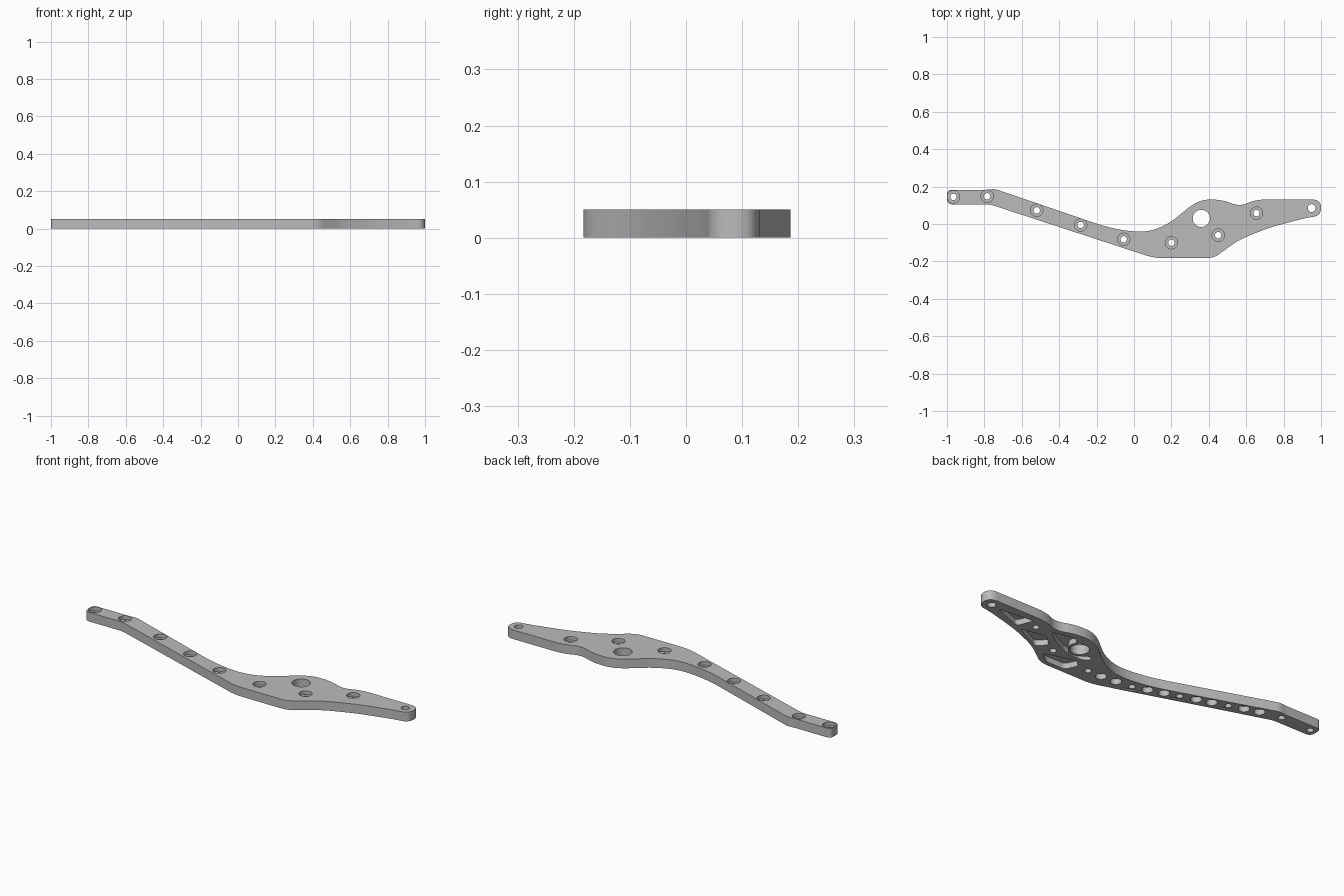
import bpy, bmesh, math
from mathutils import Vector

cube = bpy.data.objects.get("Cube")
if cube:
    bpy.data.objects.remove(cube, do_unlink=True)

THICK = 0.05
POCKET = 0.03
BORE_FLOOR = 0.03

metal = bpy.data.materials.new("grey_metal")
metal.use_nodes = True
grey = (0.5, 0.5, 0.5, 1)
metal.diffuse_color = grey
bsdf = next(n for n in metal.node_tree.nodes if n.type == 'BSDF_PRINCIPLED')
bsdf.inputs["Base Color"].default_value = grey


def rounded(points, steps=8):
    """Round each corner (x, y, cut length) with a quadratic curve."""
    out, n = [], len(points)
    for i, (x, y, r) in enumerate(points):
        p = Vector((x, y))
        a = Vector(points[i - 1][:2]) - p
        b = Vector(points[(i + 1) % n][:2]) - p
        if r == 0:
            out.append(p)
            continue
        start = p + a.normalized() * min(r, a.length * 0.49)
        end = p + b.normalized() * min(r, b.length * 0.49)
        for k in range(steps + 1):
            t = k / steps
            out.append(start * (1 - t) ** 2 + p * 2 * t * (1 - t) + end * t * t)
    return out


def circle(x, y, r, n=32):
    return [Vector((x + r * math.cos(math.tau * i / n),
                    y + r * math.sin(math.tau * i / n))) for i in range(n)]


def prism(name, outline, z0, z1):
    """Extrude a flat outline from z0 to z1."""
    bm = bmesh.new()
    face = bm.faces.new([bm.verts.new((p.x, p.y, z0)) for p in outline])
    side = bmesh.ops.extrude_face_region(bm, geom=[face])["geom"]
    verts = [v for v in side if isinstance(v, bmesh.types.BMVert)]
    bmesh.ops.translate(bm, verts=verts, vec=(0, 0, z1 - z0))
    bmesh.ops.recalc_face_normals(bm, faces=bm.faces)
    mesh = bpy.data.meshes.new(name)
    bm.to_mesh(mesh)
    bm.free()
    mesh.materials.append(metal)
    obj = bpy.data.objects.new(name, mesh)
    bpy.context.collection.objects.link(obj)
    return obj


# Plate outline: top edge left to right, round tip, then back along the bottom
plate = prism("side_plate", rounded([
    (-1, 0.183, 0.025), (-0.78, 0.183, 0.02), (-0.745, 0.188, 0.02),
    (-0.09, -0.036, 0.14), (0.13, -0.045, 0.14),
    (0.345, 0.131, 0.08), (0.47, 0.131, 0.07), (0.565, 0.093, 0.09),
    (0.65, 0.131, 0.06), (1, 0.131, 0.05), (1, 0.045, 0.05),
    (0.92, 0.033, 0.05), (0.72, -0.02, 0.06), (0.56, -0.085, 0.06),
    (0.425, -0.183, 0.04), (0.11, -0.183, 0.05),
    (-0.77, 0.105, 0.02), (-1, 0.105, 0.03)]), 0, THICK)


def cut(outline, z0, z1):
    cutter = prism("cutter", outline, z0, z1)
    cutter.hide_render = True
    mod = plate.modifiers.new("cut", 'BOOLEAN')
    mod.operation = 'DIFFERENCE'
    mod.solver = 'EXACT'
    mod.object = cutter
    bpy.context.view_layer.objects.active = plate
    bpy.ops.object.modifier_apply(modifier=mod.name)
    bpy.data.objects.remove(cutter, do_unlink=True)


# Screw holes with a counterbore on the top face
screws = [(-0.965, 0.145), (-0.785, 0.148), (-0.52, 0.073), (-0.285, -0.005),
          (-0.055, -0.082), (0.2, -0.1), (0.45, -0.06), (0.655, 0.058)]
for x, y in screws:
    cut(circle(x, y, 0.033), BORE_FLOOR, THICK + 0.02)
    cut(circle(x, y, 0.017), -0.02, THICK + 0.02)

# Plain through holes: large opening and tip hole
cut(circle(0.36, 0.03, 0.046, 40), -0.02, THICK + 0.02)
cut(circle(0.95, 0.085, 0.021), -0.02, THICK + 0.02)

# Round lightening pockets along the arm, underneath
for x, y in [(0.12, -0.1), (0.035, -0.092)]:
    cut(circle(x, y, 0.027), -0.02, POCKET)
for x in (-0.13, -0.21, -0.365, -0.44, -0.595, -0.67):
    cut(circle(x, -0.1 - x / 3, 0.027), -0.02, POCKET)

# Narrow slots beside the arm screws, underneath
along = Vector((-3, 1)).normalized()
across = Vector((-1, -3)).normalized()
for x, y in screws[2:5]:
    mid = Vector((x, y)) + across * 0.03
    corners = [mid + along * u * 0.035 + across * v * 0.005
               for u, v in ((-1, -1), (1, -1), (1, 1), (-1, 1))]
    cut(rounded([(c.x, c.y, 0.005) for c in corners], 4), -0.02, POCKET - 0.01)

# Web pockets in the wide end, underneath
pockets = [
    [(0.9, 0.075), (0.7, 0.098), (0.735, 0.012)],
    [(0.7, -0.002), (0.56, 0.025), (0.5, -0.03), (0.545, -0.08)],
    [(0.47, -0.11), (0.31, -0.06), (0.265, -0.09), (0.295, -0.158), (0.415, -0.158)],
    [(0.57, 0.07), (0.5, 0.02), (0.41, -0.027), (0.3, -0.042), (0.25, -0.012),
     (0.28, 0.01), (0.33, -0.025), (0.39, -0.022), (0.425, 0.03), (0.41, 0.075),
     (0.45, 0.098)],
]
for corners in pockets:
    cut(rounded([(x, y, 0.018) for x, y in corners], 5), -0.02, POCKET)

# Smooth the curved walls while keeping the rims crisp
bpy.ops.object.select_all(action='DESELECT')
plate.select_set(True)
bpy.context.view_layer.objects.active = plate
bpy.ops.object.shade_smooth_by_angle(angle=math.radians(30))
